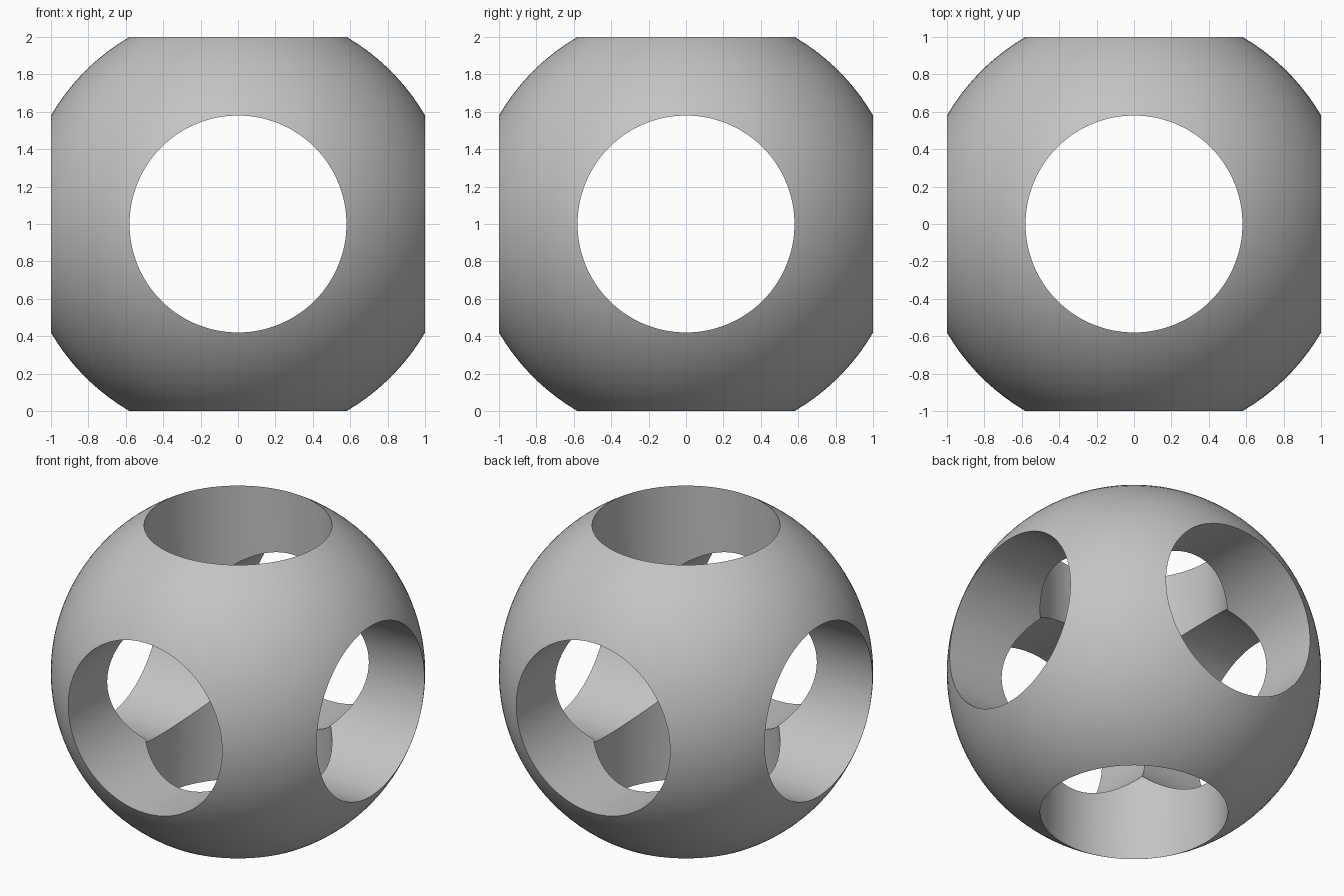
import bpy
import math

cube = bpy.data.objects.get("Cube")
if cube:
    bpy.data.objects.remove(cube, do_unlink=True)

HOLE = 0.58
RADIUS = math.hypot(1, HOLE)   # hole rims land exactly one unit from the centre
CENTRE = (0, 0, 1)

# Material
grey = bpy.data.materials.new("plain grey")
grey.use_nodes = True
colour = (0.55, 0.55, 0.55, 1)
grey.diffuse_color = colour
grey.node_tree.nodes["Principled BSDF"].inputs["Base Color"].default_value = colour

# Ball
bpy.ops.mesh.primitive_uv_sphere_add(segments=128, ring_count=64, radius=RADIUS, location=CENTRE)
ball = bpy.context.object
ball.name = "pierced_ball"
ball.data.materials.append(grey)

# Round holes bored through along each axis
quarter = math.pi / 2
cutters = []
for axis, turn in (("x", (0, quarter, 0)), ("y", (quarter, 0, 0)), ("z", (0, 0, 0))):
    bpy.ops.mesh.primitive_cylinder_add(vertices=128, radius=HOLE, depth=3,
                                        location=CENTRE, rotation=turn)
    cutter = bpy.context.object
    cutter.name = "hole_cutter_" + axis
    cutter.hide_render = True
    cutter.data.materials.append(grey)
    cutters.append(cutter)
    bore = ball.modifiers.new("bore_" + axis, "BOOLEAN")
    bore.operation = "DIFFERENCE"
    bore.solver = "EXACT"
    bore.object = cutter

# Apply the bores and discard the cutters
bpy.ops.object.select_all(action="DESELECT")
ball.select_set(True)
bpy.context.view_layer.objects.active = ball
for name in [m.name for m in ball.modifiers]:
    bpy.ops.object.modifier_apply(modifier=name)
for cutter in cutters:
    bpy.data.objects.remove(cutter, do_unlink=True)

# Smooth surfaces with crisp hole rims
bpy.ops.object.shade_smooth_by_angle(angle=math.radians(30))
